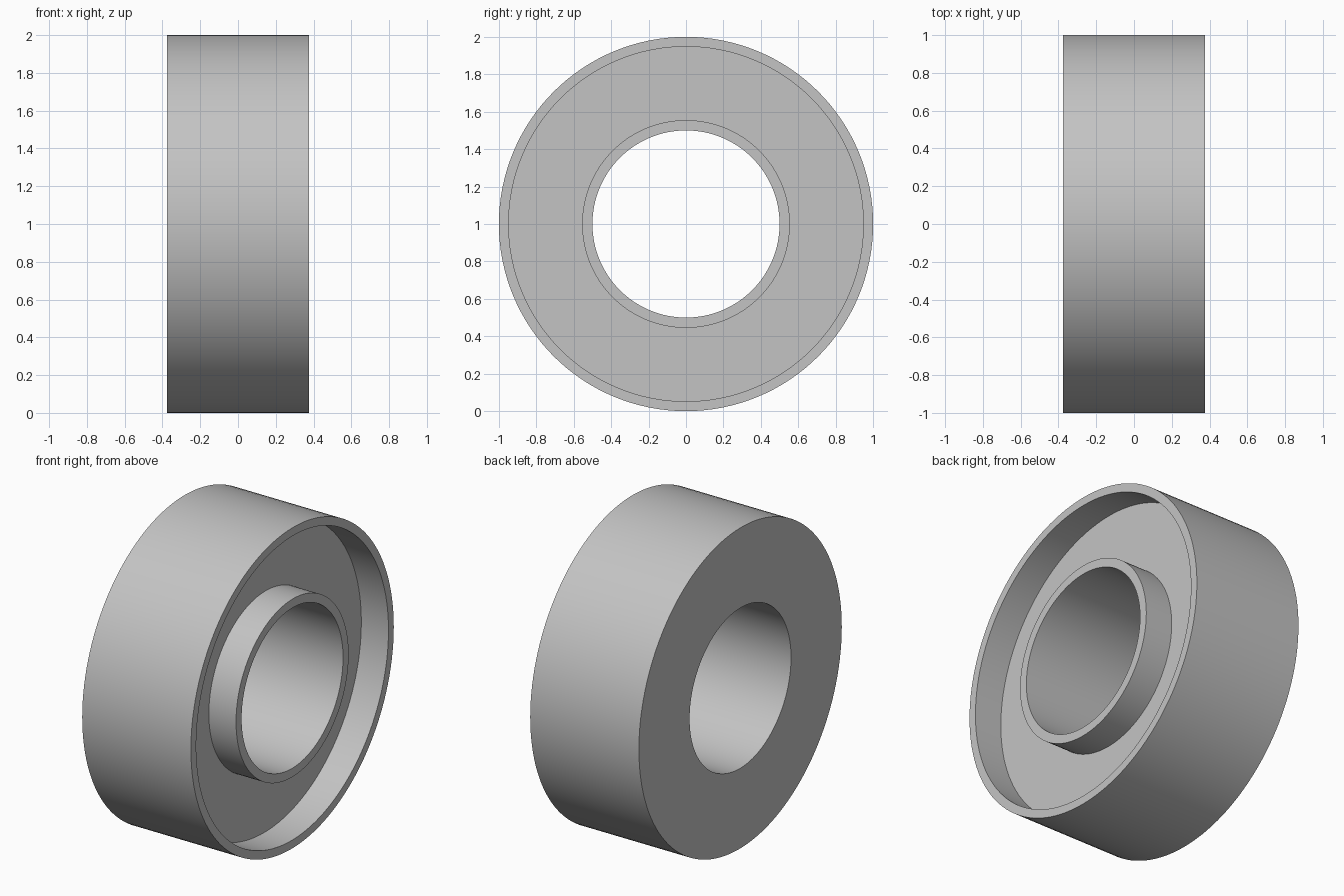
import bpy
import bmesh
import math
from mathutils import Vector

cube = bpy.data.objects.get("Cube")
if cube:
    bpy.data.objects.remove(cube, do_unlink=True)

SEGMENTS = 128
OUTER, RIM, HUB, BORE = 1.0, 0.948, 0.555, 0.5
HALF_WIDTH, FLOOR = 0.375, 0.1875

# Plain grey finish
grey = bpy.data.materials.new("plain grey")
grey.use_nodes = True
colour = (0.55, 0.55, 0.55, 1.0)
grey.diffuse_color = colour
grey.node_tree.nodes["Principled BSDF"].inputs["Base Color"].default_value = colour

# Closed cross-section (x, radius): flat on one side, ring recess on the other
profile = [
    (-HALF_WIDTH, BORE), (-HALF_WIDTH, OUTER),
    (HALF_WIDTH, OUTER), (HALF_WIDTH, RIM),
    (FLOOR, RIM), (FLOOR, HUB),
    (HALF_WIDTH, HUB), (HALF_WIDTH, BORE),
]

# Revolve the section around the x axis
bm = bmesh.new()
verts = [bm.verts.new((x, 0, r)) for x, r in profile]
edges = [bm.edges.new((v, verts[(i + 1) % len(verts)])) for i, v in enumerate(verts)]
bmesh.ops.spin(bm, geom=verts + edges, cent=Vector(), axis=Vector((1, 0, 0)),
               angle=math.tau, steps=SEGMENTS, use_merge=False)
bmesh.ops.remove_doubles(bm, verts=bm.verts, dist=0.0005)
bmesh.ops.recalc_face_normals(bm, faces=bm.faces)

mesh = bpy.data.meshes.new("recessed_ring")
bm.to_mesh(mesh)
bm.free()
mesh.materials.append(grey)
ring = bpy.data.objects.new("recessed_ring", mesh)
ring.location.z = OUTER
bpy.context.collection.objects.link(ring)

# Smooth round walls, crisp rims
bpy.ops.object.select_all(action="DESELECT")
ring.select_set(True)
bpy.context.view_layer.objects.active = ring
bpy.ops.object.shade_smooth_by_angle(angle=math.radians(30))
